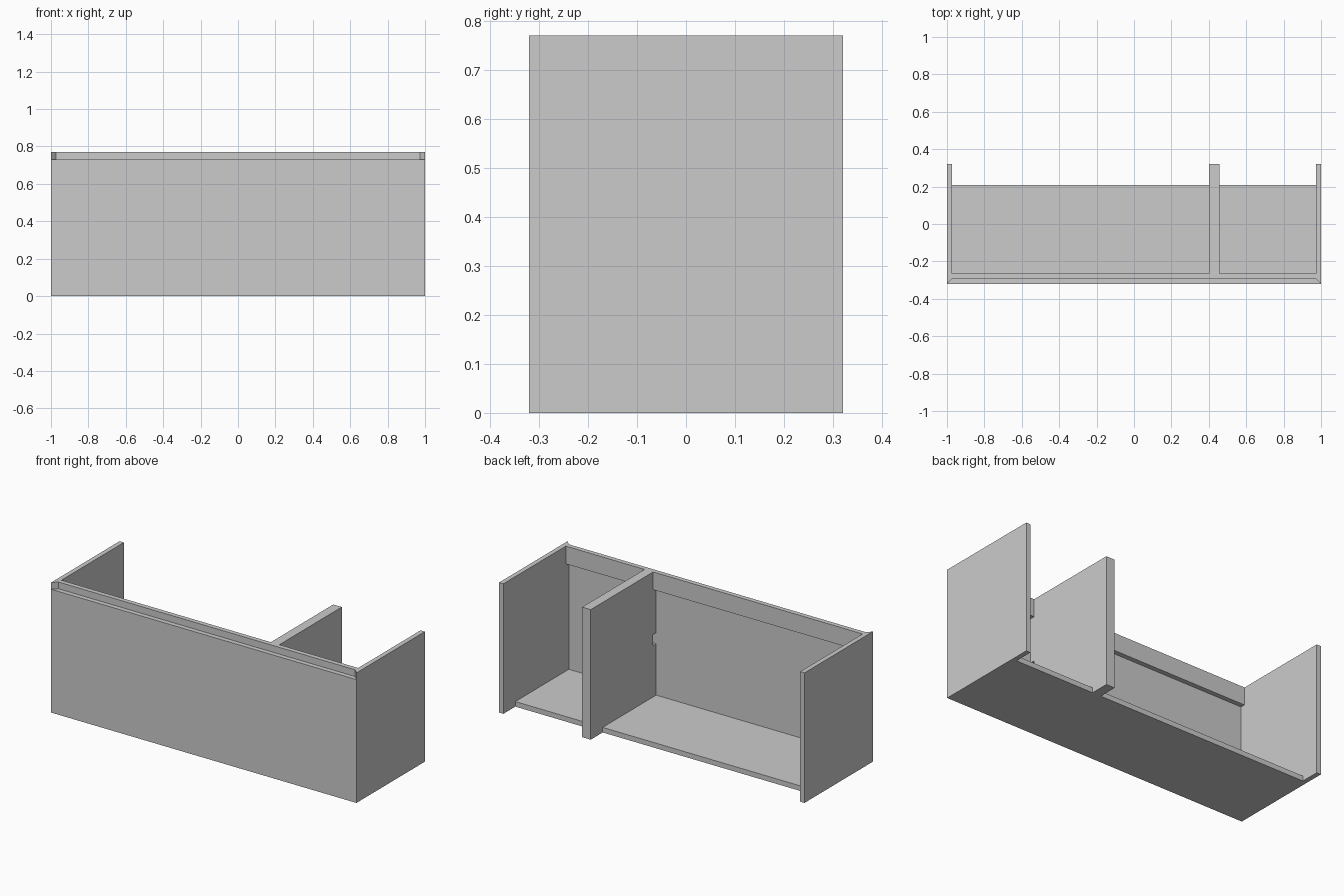
import bpy, bmesh
from mathutils import Vector

if "Cube" in bpy.data.objects:
    bpy.data.objects.remove(bpy.data.objects["Cube"])

X, Y, Z, T = 1.0, 0.32, 0.77, 0.028   # half width, half depth, height, board thickness


def prism(name, profile, extrude):
    """Extrude a closed 3D profile along a vector."""
    bm = bmesh.new()
    face = bm.faces.new([bm.verts.new(p) for p in profile])
    res = bmesh.ops.extrude_face_region(bm, geom=[face])
    verts = [v for v in res["geom"] if isinstance(v, bmesh.types.BMVert)]
    bmesh.ops.translate(bm, verts=verts, vec=Vector(extrude))
    bmesh.ops.recalc_face_normals(bm, faces=bm.faces)
    mesh = bpy.data.meshes.new(name)
    bm.to_mesh(mesh)
    bm.free()
    ob = bpy.data.objects.new(name, mesh)
    bpy.context.collection.objects.link(ob)
    return ob


def board(name, x0, x1, y0, y1, z0, z1):
    return prism(name, [(x0, y0, z0), (x1, y0, z0), (x1, y1, z0), (x0, y1, z0)],
                 (0, 0, z1 - z0))


# Side panels, mitred at the front corner
for name, s in (("left_side", -1), ("right_side", 1)):
    prism(name, [(s * X, -Y, 0), (s * X, Y, 0),
                 (s * (X - T), Y, 0), (s * (X - T), -Y + T, 0)], (0, 0, Z))

# Front panel, mitred at both ends and lower than the sides
prism("front_panel", [(-X, -Y, 0), (X, -Y, 0),
                      (X - T, -Y + T, 0), (-X + T, -Y + T, 0)], (0, 0, 0.73))

# Top rail behind the front panel
board("top_rail", -X + T, X - T, -Y + T, -Y + 2 * T, 0.665, Z)

# Floor panel, stopping short of the back
board("floor_panel", -X + T, X - T, -Y + T, 0.208, 0, 0.03)

# Double-thickness divider, notched around the rail, a cable slot and the floor
f, n = -Y + T, -Y + 2 * T
outline = [(f, 0.03), (0.208, 0.03), (0.208, 0), (Y, 0), (Y, Z), (n, Z), (n, 0.665),
           (f, 0.665), (f, 0.40), (n, 0.40), (n, 0.335), (f, 0.335)]
prism("divider", [(0.40, y, z) for y, z in outline], (2 * T, 0, 0))
